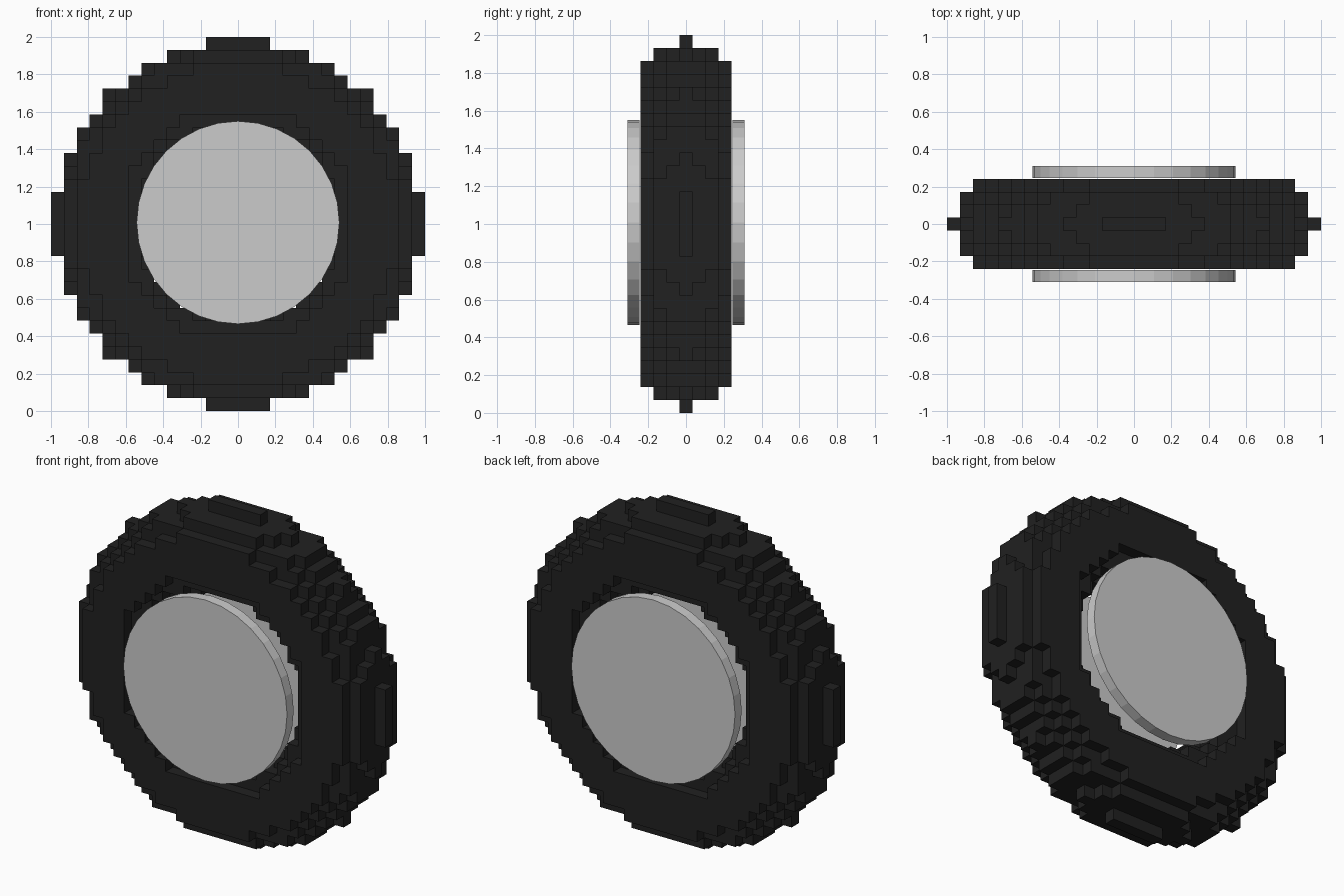
import bpy, bmesh, math
from mathutils import Vector

if "Cube" in bpy.data.objects:
    bpy.data.objects.remove(bpy.data.objects["Cube"])

N = 14                       # voxel rows either side of the centre
V = 2.0 / (2 * N + 1)        # voxel size
MAJOR, MINOR = 10.7, 3.47    # torus radii, in voxels
CENTRE = Vector((0, 0, 1))


# Torus with a twelve-sided tube
def inside(x, y, z):
    d = math.hypot(x, z) - MAJOR
    a = math.radians(15)
    return all(d * math.cos(a + k * math.pi / 6) + y * math.sin(a + k * math.pi / 6)
               <= MINOR * math.cos(a) for k in range(12))


# Blocky tyre: only the exposed faces of each voxel
cells = {(x, y, z)
         for x in range(-N, N + 1) for y in range(-4, 5) for z in range(-N, N + 1)
         if inside(x, y, z)}
bm = bmesh.new()
corners = {}


def corner(p):
    key = tuple(round(c * 2) for c in p)
    if key not in corners:
        corners[key] = bm.verts.new(CENTRE + p * V)
    return corners[key]


for cell in sorted(cells):
    for axis in range(3):
        for sign in (-1, 1):
            n = Vector((0, 0, 0))
            n[axis] = sign
            if tuple(int(c + s) for c, s in zip(cell, n)) in cells:
                continue
            u = Vector((0, 0, 0))
            u[(axis + 1) % 3] = 0.5
            w = n.cross(u)
            mid = Vector(cell) + n * 0.5
            bm.faces.new([corner(mid + q) for q in (-u - w, u - w, u + w, -u + w)])

mesh = bpy.data.meshes.new("tyre")
bm.to_mesh(mesh)
bm.free()
tyre = bpy.data.objects.new("tyre", mesh)
bpy.context.collection.objects.link(tyre)
rubber = bpy.data.materials.new("black_rubber")
rubber.diffuse_color = (0.015, 0.015, 0.015, 1)
rubber.use_nodes = True
rubber.node_tree.nodes["Principled BSDF"].inputs["Base Color"].default_value = rubber.diffuse_color
mesh.materials.append(rubber)

# Hub discs on both sides
for name, side in (("front_hub_disc", -1), ("back_hub_disc", 1)):
    bpy.ops.mesh.primitive_cylinder_add(
        vertices=32, radius=0.542, depth=0.063,
        location=(0, side * 0.2785, 1.008), rotation=(math.pi / 2, 0, 0))
    bpy.context.object.name = name
